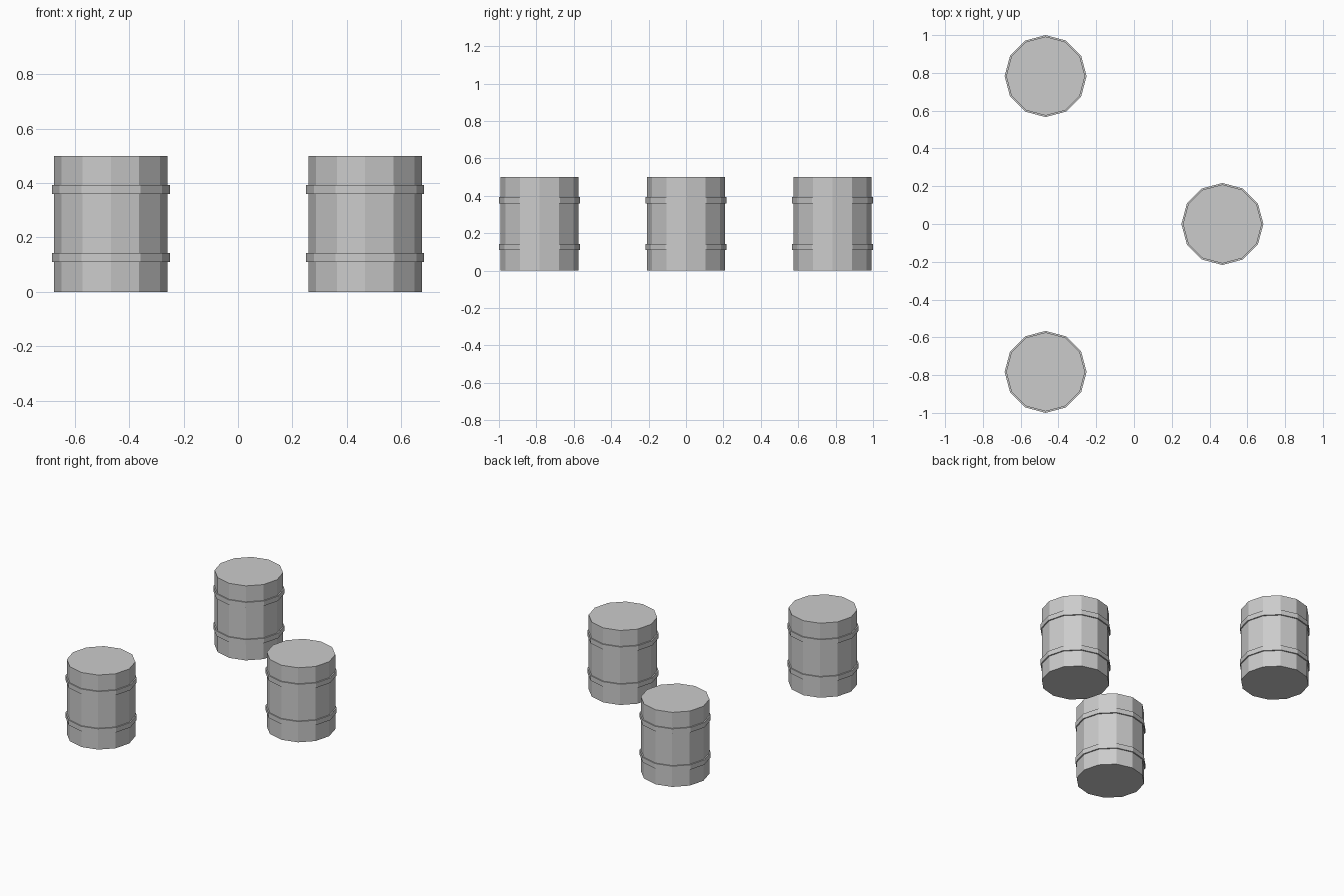
import bpy
import bmesh
import math

if "Cube" in bpy.data.objects:
    bpy.data.objects.remove(bpy.data.objects["Cube"], do_unlink=True)

SIDES = 12
BODY_R, HOOP_R, HEIGHT = 0.209, 0.217, 0.5
HOOPS = [(0.11, 0.143), (0.36, 0.393)]  # bottom and top of each raised hoop

# Single grey finish
grey = bpy.data.materials.new("light_grey")
grey.use_nodes = True
colour = (0.6, 0.6, 0.6, 1)
grey.diffuse_color = colour
grey.node_tree.nodes["Principled BSDF"].inputs["Base Color"].default_value = colour


def barrel_mesh():
    """Twelve-sided closed barrel with two raised hoops, turned from a profile."""
    profile = [(BODY_R, 0)]
    for low, high in HOOPS:
        profile += [(BODY_R, low), (HOOP_R, low), (HOOP_R, high), (BODY_R, high)]
    profile.append((BODY_R, HEIGHT))

    bm = bmesh.new()
    rings = []
    for r, z in profile:
        angles = [math.tau * i / SIDES for i in range(SIDES)]
        rings.append([bm.verts.new((r * math.cos(a), r * math.sin(a), z)) for a in angles])
    for lower, upper in zip(rings, rings[1:]):
        for i in range(SIDES):
            j = (i + 1) % SIDES
            bm.faces.new((lower[i], lower[j], upper[j], upper[i]))
    # Flat base and lid
    bm.faces.new(rings[0][::-1])
    bm.faces.new(rings[-1])

    mesh = bpy.data.meshes.new("barrel")
    bm.to_mesh(mesh)
    bm.free()
    mesh.materials.append(grey)
    return mesh


# Three matching barrels
mesh = barrel_mesh()
places = {"barrel_front_right": (-0.468, -0.783, 0),
          "barrel_back_right": (-0.468, 0.783, 0),
          "barrel_left": (0.468, 0, 0)}
for name, place in places.items():
    barrel = bpy.data.objects.new(name, mesh)
    barrel.location = place
    bpy.context.collection.objects.link(barrel)
